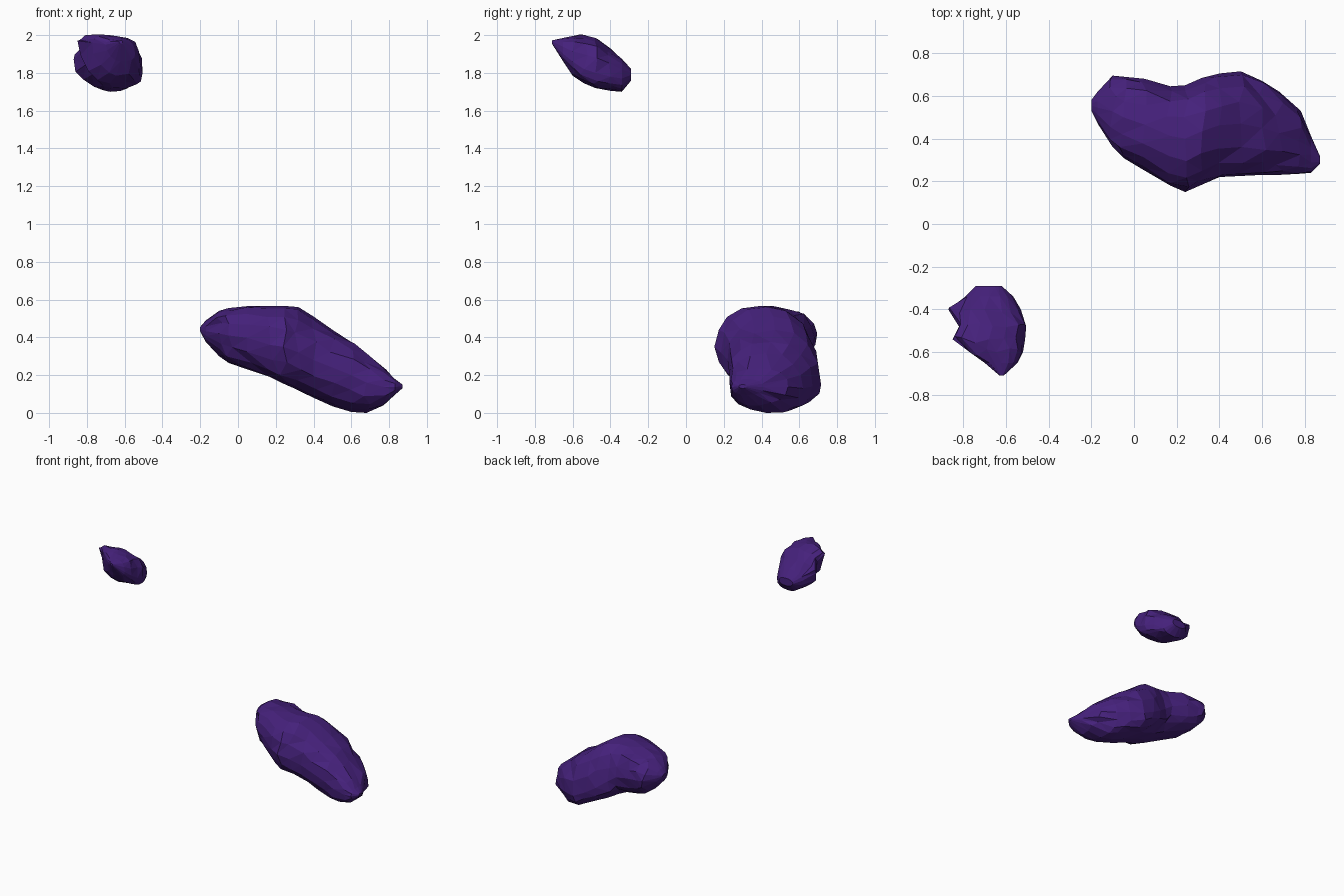
import bpy, bmesh, random
from math import cos, sin, pi

random.seed(4)
mat = bpy.data.materials.new("purple_stone")
mat.diffuse_color = (0.06, 0.015, 0.2, 1)
SIDES = 16


def power(v, e):
    return (1 if v >= 0 else -1) * abs(v) ** e


def section(full, lo, hi, bottom, top, z_lo=None, z_hi=None):
    """Closed outline through four extremes; each quarter has its own fullness."""
    mid = (bottom + top) / 2
    z_lo = mid if z_lo is None else z_lo
    z_hi = mid if z_hi is None else z_hi
    c, r = (lo + hi) / 2, (hi - lo) / 2
    pts = []
    for i in range(SIDES):
        t = 2 * pi * i / SIDES
        e = full[i * 4 // SIDES]
        k, s = power(cos(t), e), power(sin(t), e)
        side = z_hi if cos(t) >= 0 else z_lo
        z = side + abs(s) * ((top if s >= 0 else bottom) - side)
        pts.append((c + r * k, z))
    return pts


def rock(name, stations, axis, full):
    """Loft irregular sections along x or y into a faceted stone."""
    bm = bmesh.new()
    rings = []
    last = len(stations) - 1
    for n, st in enumerate(stations):
        ring = []
        for i, (u, z) in enumerate(section(full, *st[1:])):
            a = st[0]
            # jitter only away from the four extremes and the ends
            if i % 4 and 1 < n < last - 1:
                a += random.uniform(-0.02, 0.02)
                u += random.uniform(-0.008, 0.008)
                z += random.uniform(-0.008, 0.008)
            ring.append(bm.verts.new((a, u, z) if axis == "x" else (u, a, z)))
        rings.append(ring)
    for a, b in zip(rings, rings[1:]):
        for i in range(SIDES):
            j = (i + 1) % SIDES
            bm.faces.new((a[i], a[j], b[j], b[i]))
    bm.faces.new(rings[0])
    bm.faces.new(rings[-1])
    bmesh.ops.triangulate(bm, faces=bm.faces[:])
    bmesh.ops.recalc_face_normals(bm, faces=bm.faces[:])
    me = bpy.data.meshes.new(name)
    bm.to_mesh(me)
    bm.free()
    me.materials.append(mat)
    ob = bpy.data.objects.new(name, me)
    bpy.context.collection.objects.link(ob)


# Large slanted stone: x, y low, y high, z low, z high, (side heights)
rock("large_stone", [
    (-0.20, 0.53, 0.58, 0.43, 0.455),
    (-0.17, 0.47, 0.62, 0.375, 0.49),
    (-0.10, 0.36, 0.695, 0.30, 0.54),
    (-0.05, 0.31, 0.69, 0.265, 0.555),
    (0.05, 0.25, 0.68, 0.23, 0.565),
    (0.17, 0.18, 0.645, 0.19, 0.567, 0.36, 0.36),
    (0.24, 0.15, 0.65, 0.155, 0.567, 0.35, 0.31),
    (0.32, 0.185, 0.685, 0.12, 0.56, 0.32, 0.25),
    (0.40, 0.22, 0.705, 0.08, 0.51, 0.28, 0.20),
    (0.50, 0.225, 0.715, 0.035, 0.44, 0.24, 0.15),
    (0.60, 0.23, 0.67, 0.005, 0.375, 0.20, 0.14),
    (0.68, 0.23, 0.62, 0.0, 0.315, 0.16, 0.13),
    (0.77, 0.235, 0.54, 0.04, 0.235),
    (0.83, 0.24, 0.41, 0.095, 0.18),
    (0.87, 0.28, 0.32, 0.13, 0.15),
], "x", (0.97, 0.85, 0.88, 0.82))

# Small floating stone: y, x low, x high, z low, z high, (side heights)
rock("small_stone", [
    (-0.71, -0.63, -0.61, 1.955, 1.972),
    (-0.65, -0.70, -0.545, 1.86, 1.985, 1.95, 1.90),
    (-0.60, -0.77, -0.52, 1.785, 1.995, 1.96, 1.86),
    (-0.54, -0.85, -0.51, 1.745, 2.0, 1.97, 1.82),
    (-0.48, -0.82, -0.505, 1.72, 1.985, 1.92, 1.80),
    (-0.40, -0.87, -0.53, 1.705, 1.925, 1.87, 1.78),
    (-0.34, -0.79, -0.565, 1.70, 1.875, 1.81, 1.77),
    (-0.29, -0.74, -0.62, 1.76, 1.82),
], "y", (0.85, 0.95, 1.1, 0.75))
